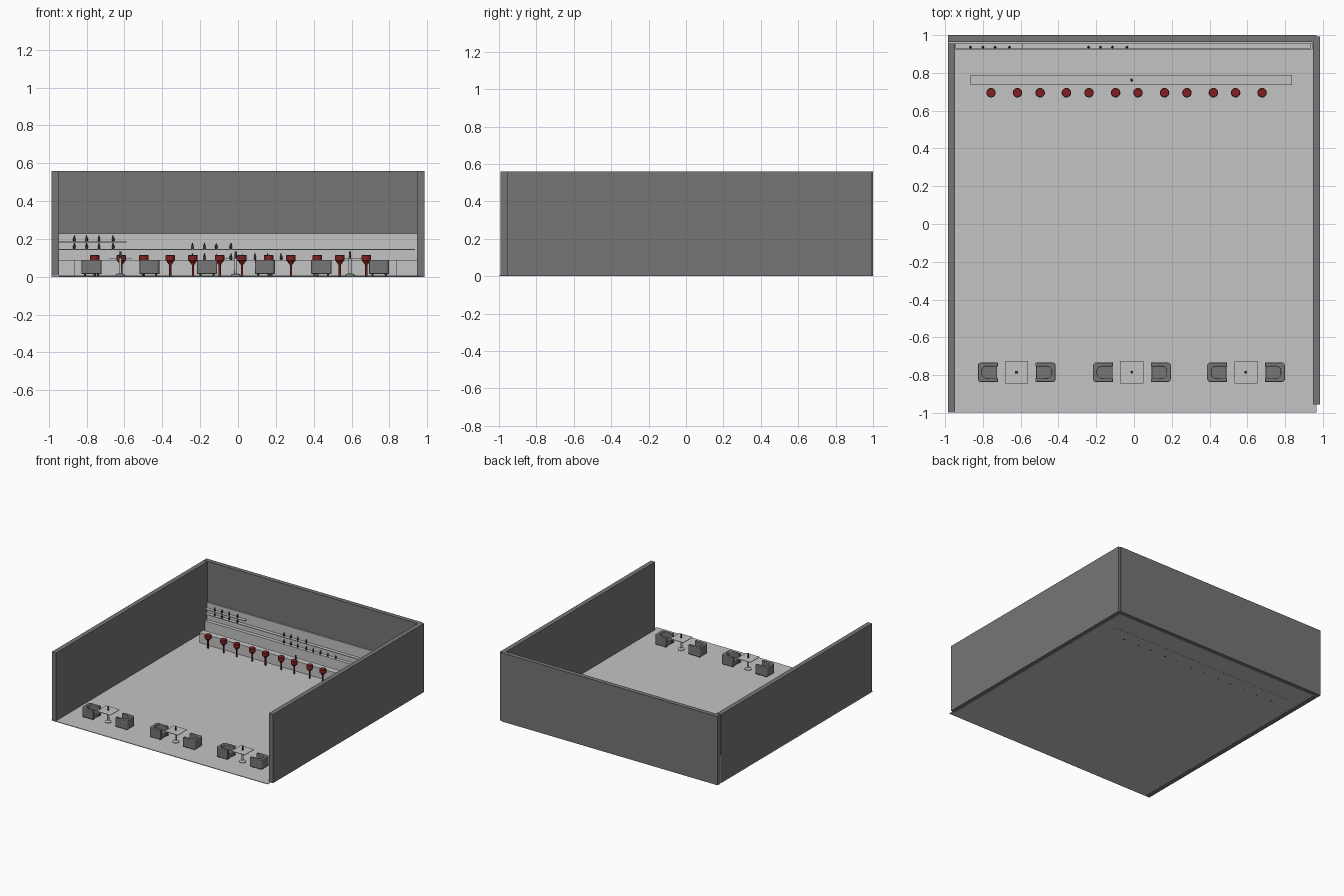
import bpy, bmesh, math
from mathutils import Matrix

if "Cube" in bpy.data.objects:
    bpy.data.objects.remove(bpy.data.objects["Cube"])


def material(name, rgb):
    m = bpy.data.materials.new(name)
    m.diffuse_color = (*rgb, 1)
    m.use_nodes = True
    m.node_tree.nodes["Principled BSDF"].inputs["Base Color"].default_value = m.diffuse_color
    return m


LIGHT = material("light grey", (0.55, 0.55, 0.55))
GREY = material("mid grey", (0.18, 0.18, 0.18))
RED = material("dark red", (0.22, 0.015, 0.015))
DARK = material("charcoal", (0.045, 0.045, 0.045))


def finish(name, bm, mat, smooth=False):
    bmesh.ops.recalc_face_normals(bm, faces=bm.faces)
    me = bpy.data.meshes.new(name)
    bm.to_mesh(me)
    bm.free()
    me.materials.append(mat)
    ob = bpy.data.objects.new(name, me)
    bpy.context.collection.objects.link(ob)
    if smooth:
        bpy.context.view_layer.objects.active = ob
        ob.select_set(True)
        bpy.ops.object.shade_smooth_by_angle(angle=math.radians(35))
        ob.select_set(False)
    return ob


def box(name, mat, x0, x1, y0, y1, z0, z1):
    bm = bmesh.new()
    bmesh.ops.create_cube(bm, size=1)
    for v in bm.verts:
        v.co = (x1 if v.co.x > 0 else x0, y1 if v.co.y > 0 else y0, z1 if v.co.z > 0 else z0)
    return finish(name, bm, mat)


def lathe(name, mat, x, y, z, profile, n=16):
    """Closed solid of revolution from (radius, height) pairs."""
    bm = bmesh.new()
    rings = [[bm.verts.new((x + r * math.cos(2 * math.pi * i / n),
                            y + r * math.sin(2 * math.pi * i / n), z + h))
              for i in range(n)] for r, h in profile]
    for a, b in zip(rings, rings[1:]):
        for i in range(n):
            bm.faces.new((a[i], a[(i + 1) % n], b[(i + 1) % n], b[i]))
    bm.faces.new(rings[0])
    bm.faces.new(rings[-1])
    return finish(name, bm, mat, True)


def prism(name, mat, pts, z0, z1, place, bevel=0.004):
    """Extruded plan outline with softened edges."""
    bm = bmesh.new()
    f = bm.faces.new([bm.verts.new((px, py, z0)) for px, py in pts])
    up = bmesh.ops.extrude_face_region(bm, geom=[f])["geom"]
    for v in up:
        if isinstance(v, bmesh.types.BMVert):
            v.co.z = z1
    bm.transform(place)
    ob = finish(name, bm, mat, True)
    mod = ob.modifiers.new("soft edges", "BEVEL")
    mod.width, mod.segments, mod.limit_method = bevel, 2, "ANGLE"
    mod.angle_limit = math.radians(50)
    return ob


# Room shell
box("floor", LIGHT, -0.985, 0.965, -0.998, 0.985, 0.001, 0.006)
box("left_wall", GREY, -0.985, -0.947, -0.992, 0.956, 0, 0.56)
box("right_wall", GREY, 0.947, 0.985, -0.955, 0.992, 0, 0.56)
box("back_wall", GREY, -0.985, 0.965, 0.964, 1.0, 0, 0.56)

# Back bar: panel, cabinet, shelves
box("back_panel", LIGHT, -0.984, 0.947, 0.954, 0.964, 0.006, 0.23)
box("back_cabinet", LIGHT, -0.946, 0.946, 0.925, 0.954, 0.006, 0.09)
box("long_shelf", LIGHT, -0.946, 0.935, 0.926, 0.954, 0.142, 0.147)
box("short_shelf", LIGHT, -0.946, -0.59, 0.926, 0.954, 0.181, 0.186)
box("bar_counter", LIGHT, -0.865, 0.837, 0.737, 0.79, 0.0, 0.088)

# Bottles on shelves and cabinet
BOTTLE = [(0.004, 0), (0.006, 0.004), (0.006, 0.018), (0.0025, 0.024), (0.0025, 0.032)]
left = [-0.865, -0.80, -0.735, -0.66]
mid = [-0.24, -0.177, -0.115, -0.038]
for z, xs in ((0.186, left), (0.147, left + mid),
              (0.09, mid + [0.025, 0.09, 0.155, 0.228])):
    for x in xs:
        lathe("bottle", DARK, x, 0.936, z, BOTTLE, 10)

# Bar stools
STOOL = [(0.006, 0), (0.006, 0.062), (0.02, 0.082), (0.025, 0.086), (0.025, 0.112), (0.022, 0.116)]
for x in (-0.757, -0.617, -0.497, -0.358, -0.238, -0.097,
          0.021, 0.162, 0.28, 0.42, 0.538, 0.678):
    lathe("bar_stool", RED, x, 0.695, 0, STOOL, 20)

VASE = [(0.005, 0), (0.007, 0.008), (0.005, 0.026), (0.006, 0.034)]
lathe("bar_vase", DARK, -0.012, 0.762, 0.088, VASE)

# Tub chair plan, back on -x side, opening towards +x
W, D, C = 0.053, 0.052, 0.018


def corner(cx, cy, r, a0, a1, n=5):
    return [(cx + r * math.cos(math.radians(a0 + (a1 - a0) * i / n)),
             cy + r * math.sin(math.radians(a0 + (a1 - a0) * i / n))) for i in range(n + 1)]


outer = [(W, D)] + corner(-W + C, D - C, C, 90, 180) + corner(-W + C, -D + C, C, 180, 270) + [(W, -D)]
inner = [(W, -0.031)] + corner(-0.008, -0.007, 0.023, 270, 180) \
    + corner(-0.008, 0.007, 0.023, 180, 90) + [(W, 0.031)]
cushion = [(W - 0.003, 0.034), (-0.033, 0.034), (-0.033, -0.034), (W - 0.003, -0.034)]

# Dining sets: square table, vase and two facing chairs
TY = -0.785
for tx in (-0.622, -0.012, 0.592):
    box("table_top", LIGHT, tx - 0.061, tx + 0.061, TY - 0.06, TY + 0.06, 0.096, 0.1)
    lathe("table_leg", LIGHT, tx, TY, 0.006,
          [(0.026, 0), (0.026, 0.006), (0.008, 0.012), (0.007, 0.09)])
    lathe("table_vase", DARK, tx, TY, 0.1, VASE)
    for dx, turn in ((-0.152, 0), (0.154, math.pi)):
        place = Matrix.Translation((tx + dx, TY, 0)) @ Matrix.Rotation(turn, 4, "Z")
        prism("chair_shell", GREY, outer + inner, 0.014, 0.09, place)
        prism("chair_seat", GREY, cushion, 0.016, 0.05, place)
        for sx in (-0.035, 0.035):
            for sy in (-0.035, 0.035):
                p = place @ Matrix.Translation((sx, sy, 0))
                lathe("chair_foot", DARK, p.translation.x, p.translation.y, 0.005,
                      [(0.005, 0), (0.006, 0.012)], 8)
